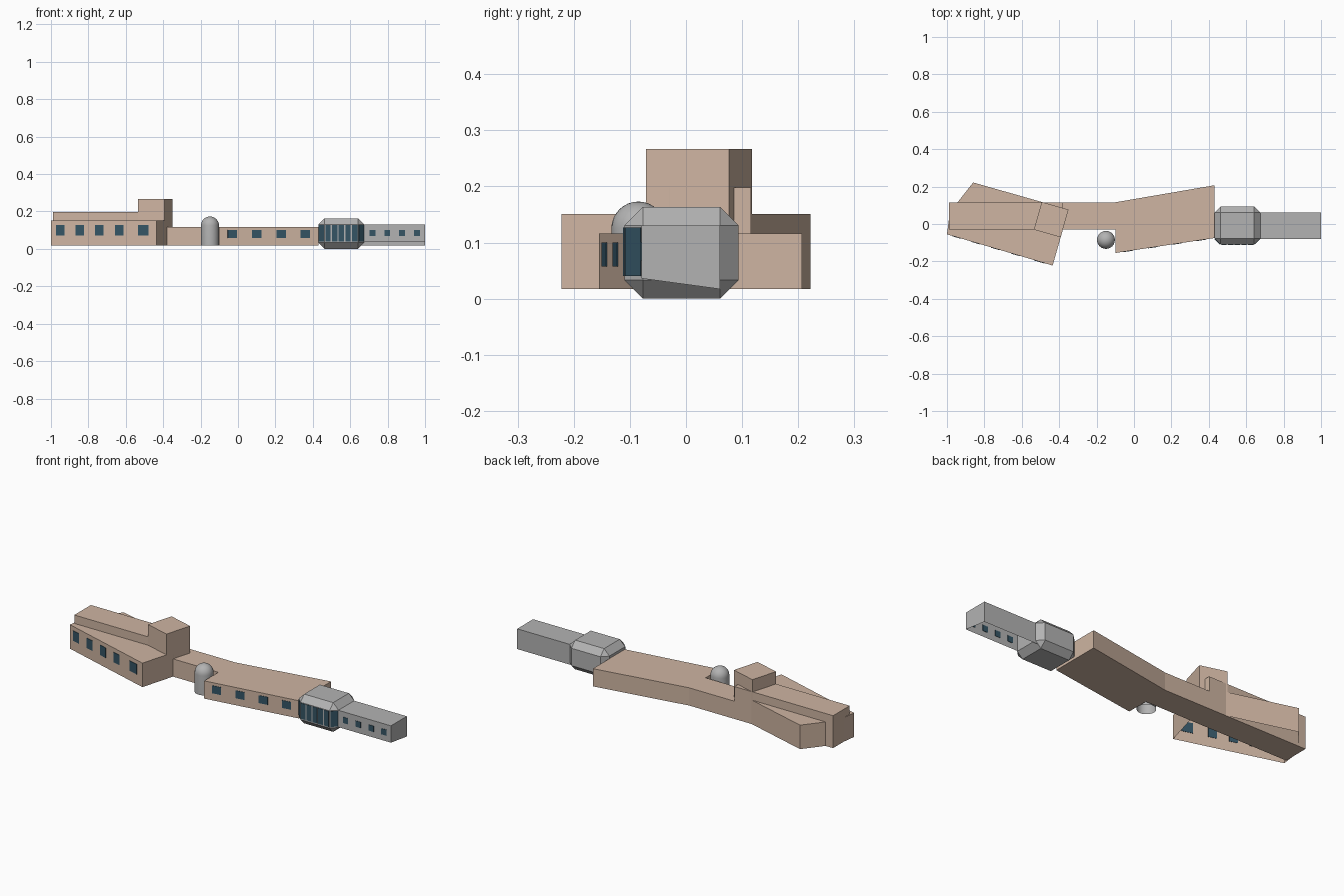
import bpy, bmesh, math
from mathutils import Vector, Matrix

if "Cube" in bpy.data.objects:
    bpy.data.objects.remove(bpy.data.objects["Cube"])


def material(name, rgb):
    m = bpy.data.materials.new(name)
    m.diffuse_color = (*rgb, 1)
    m.use_nodes = True
    m.node_tree.nodes["Principled BSDF"].inputs["Base Color"].default_value = m.diffuse_color
    return m


STONE = material("sandstone", (0.62, 0.46, 0.36))
GREY = material("grey_metal", (0.45, 0.45, 0.45))
GLASS = material("blue_glass", (0.035, 0.09, 0.13))
BASE = 0.017


def finish(name, bm, mat, recalc=True):
    if recalc:
        bmesh.ops.recalc_face_normals(bm, faces=bm.faces[:])
    me = bpy.data.meshes.new(name)
    bm.to_mesh(me)
    bm.free()
    ob = bpy.data.objects.new(name, me)
    bpy.context.collection.objects.link(ob)
    me.materials.append(mat)
    return ob


def block(name, outline, z0, z1, mat, floor=True):
    """Extrude a plan outline from z0 to z1, optionally open underneath."""
    bm = bmesh.new()
    low = bm.faces.new([bm.verts.new((x, y, z0)) for x, y in outline])
    up = bmesh.ops.extrude_face_region(bm, geom=[low], use_keep_orig=True)
    for v in up["geom"]:
        if isinstance(v, bmesh.types.BMVert):
            v.co.z = z1
    bmesh.ops.recalc_face_normals(bm, faces=bm.faces[:])
    if not floor:
        bmesh.ops.delete(bm, geom=[low], context='FACES_ONLY')
    return finish(name, bm, mat, recalc=False)


def windows(name, a, b, spans, z0, z1):
    """Thin panes on the wall from a to b, each given by its x range."""
    a, b = Vector(a), Vector(b)
    d = b - a
    n = Vector((d.y, -d.x)).normalized()
    bm = bmesh.new()
    for x0, x1 in spans:
        p, q = (a + d * ((x - a.x) / d.x) for x in (x0, x1))
        mid = (p + q) / 2
        mat = (Matrix.Translation((mid.x, mid.y, (z0 + z1) / 2))
               @ Matrix.Rotation(math.atan2(d.y, d.x), 4, 'Z')
               @ Matrix.Diagonal(((q - p).length, 0.004, z1 - z0, 1)))
        bmesh.ops.create_cube(bm, size=1, matrix=mat)
    return finish(name, bm, GLASS)


def row(centres, width):
    return [(c - width / 2, c + width / 2) for c in centres]


# Left angled wing, open underneath
W0, W1 = (-1.0, -0.055), (-0.435, -0.222)
block("left_wing", [W0, W1, (-0.35, 0.077), (-0.86, 0.222), (-0.94, 0.12), (-0.985, 0.06)],
      BASE, 0.151, STONE, floor=False)
windows("left_wing_windows", W0, W1,
        row((-0.95, -0.845, -0.742, -0.635), 0.045) + [(-0.535, -0.478)], 0.072, 0.128)

# Long upper bar through the wing, and the tower on its corner
block("upper_bar", [(-0.99, -0.03), (-0.38, -0.03), (-0.38, 0.116), (-0.99, 0.116)],
      BASE, 0.198, STONE)
block("tower", [(-0.535, -0.03), (-0.392, -0.071), (-0.35, 0.077), (-0.493, 0.118)],
      0.14, 0.267, STONE)

# Central hall
H0, H1 = (-0.1, -0.155), (0.43, -0.075)
block("central_hall", [(-0.38, -0.03), (-0.1, -0.03), H0, H1, (0.43, 0.207),
                       (-0.1, 0.116), (-0.38, 0.116)], BASE, 0.116, STONE)
windows("hall_windows", H0, H1, row((-0.03, 0.1, 0.23, 0.36), 0.05), 0.057, 0.1)

# Domed turret
bm = bmesh.new()
R, Z = 0.048, 0.125
prof = [(R, BASE)] + [(R * math.cos(t), Z + R * math.sin(t))
                      for t in (i * math.pi / 16 for i in range(9))]
verts = [bm.verts.new((-0.15 + r, -0.085, z)) for r, z in prof]
edges = [bm.edges.new(p) for p in zip(verts, verts[1:])]
bmesh.ops.spin(bm, geom=verts + edges, cent=(-0.15, -0.085, 0), axis=(0, 0, 1),
               angle=math.tau, steps=24)
bmesh.ops.remove_doubles(bm, verts=bm.verts[:], dist=1e-4)
turret = finish("domed_turret", bm, GREY)
bpy.context.view_layer.objects.active = turret
turret.select_set(True)
bpy.ops.object.shade_smooth_by_angle()

# Chamfered glazed pod
X0, X1, Y0, Y1, C = 0.43, 0.675, -0.11, 0.094, 0.033
bm = bmesh.new()
bmesh.ops.create_cube(bm, size=1, matrix=Matrix.Translation(((X0 + X1) / 2, (Y0 + Y1) / 2, 0.0815))
                      @ Matrix.Diagonal((X1 - X0, Y1 - Y0, 0.163, 1)))
bmesh.ops.bevel(bm, geom=bm.edges[:], offset=C, segments=1, profile=0.5, affect='EDGES')
finish("pod", bm, GREY)
step = (X1 - X0 - 2 * C) / 5
windows("pod_front_panes", (X0 + C, Y0), (X1 - C, Y0),
        row([X0 + C + step * (i + 0.5) for i in range(5)], step * 0.8), 0.04, 0.127)
windows("pod_left_pane", (X0, Y0 + C), (X0 + C, Y0), [(X0 + 0.003, X0 + C - 0.003)], 0.04, 0.127)
windows("pod_right_pane", (X1 - C, Y0), (X1, Y0 + C), [(X1 - C + 0.003, X1 - 0.003)], 0.04, 0.127)

# Right grey wing, open underneath, front wall shorter than the back
G0, G1 = (0.65, -0.079), (1.0, -0.079)
wing = block("right_wing", [G0, G1, (1.0, 0.061), (0.65, 0.061)], BASE, 0.13, GREY, floor=False)
for v in wing.data.vertices:
    if v.co.y < 0 and v.co.z < 0.1:
        v.co.z = 0.036
windows("right_wing_windows", G0, G1, row((0.72, 0.798, 0.878, 0.957), 0.032), 0.068, 0.101)
